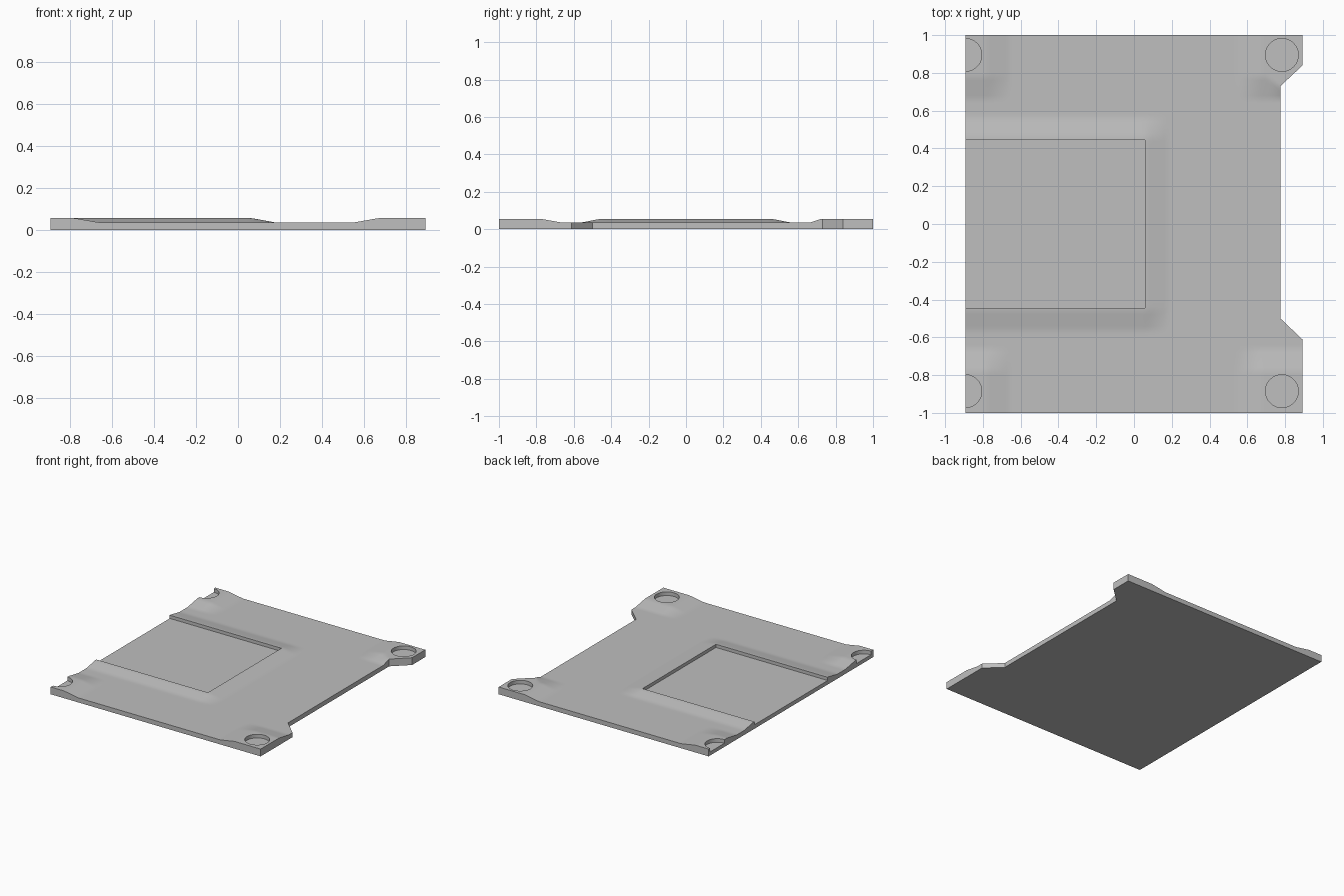
import bpy, bmesh, math

if "Cube" in bpy.data.objects:
    bpy.data.objects.remove(bpy.data.objects["Cube"], do_unlink=True)

HALF_X, HALF_Y = 0.893, 1.0
LOW, HIGH, FLOOR = 0.035, 0.056, 0.031

grey = bpy.data.materials.new("plain grey")
grey.use_nodes = True
colour = (0.52, 0.52, 0.52, 1)
grey.diffuse_color = colour
grey.node_tree.nodes["Principled BSDF"].inputs["Base Color"].default_value = colour


def ramp(v, start, end):
    return min(1, max(0, (v - start) / (end - start)))


def top_height(x, y):
    # raised corner pads, plus a raised surround for the pocket
    side = ramp(x, 0.55, 0.67) if x > 0 else ramp(-x, 0.66, 0.78)
    full = 0.78
    if y > 0:
        full -= 0.055 * ramp(x, 0.7, 0.775)
    pad = side * ramp(abs(y), 0.66, full)
    surround = ramp(-x, -0.18, -0.065) * ramp(-abs(y), -0.565, -0.455)
    return LOW + (HIGH - LOW) * max(pad, surround)


def make_object(name, bm):
    bmesh.ops.recalc_face_normals(bm, faces=bm.faces)
    mesh = bpy.data.meshes.new(name)
    bm.to_mesh(mesh)
    bm.free()
    mesh.materials.append(grey)
    obj = bpy.data.objects.new(name, mesh)
    bpy.context.collection.objects.link(obj)
    return obj


def prism(name, points, bottom, top=0.2):
    bm = bmesh.new()
    face = bm.faces.new([bm.verts.new((x, y, bottom)) for x, y in points])
    grown = bmesh.ops.extrude_face_region(bm, geom=[face])["geom"]
    bmesh.ops.translate(bm, vec=(0, 0, top - bottom),
                        verts=[v for v in grown if isinstance(v, bmesh.types.BMVert)])
    return make_object(name, bm)


def cut(target, cutter):
    cutter.hide_render = True
    mod = target.modifiers.new("cut", "BOOLEAN")
    mod.operation = "DIFFERENCE"
    mod.solver = "EXACT"
    mod.object = cutter
    bpy.context.view_layer.objects.active = target
    bpy.ops.object.modifier_apply(modifier=mod.name)
    bpy.data.objects.remove(cutter, do_unlink=True)


# contoured plate: fine grid on top, one flat face underneath
bm = bmesh.new()
bmesh.ops.create_grid(bm, x_segments=90, y_segments=100, size=1)
for v in bm.verts:
    v.co.x *= HALF_X
    v.co.z = top_height(v.co.x, v.co.y)
rim = [e for e in bm.edges if e.is_boundary]
skirt = bmesh.ops.extrude_edge_only(bm, edges=rim)["geom"]
for v in skirt:
    if isinstance(v, bmesh.types.BMVert):
        v.co.z = 0
bmesh.ops.holes_fill(bm, edges=[g for g in skirt if isinstance(g, bmesh.types.BMEdge)], sides=0)
bmesh.ops.triangulate(bm, faces=[f for f in bm.faces if len(f.verts) == 4])
plate = make_object("contoured_plate", bm)

# side notch with slanted ends
cut(plate, prism("notch_cutter", [(0.775, -0.5), (1.0, -0.714), (1.0, 0.94), (0.775, 0.73)], -0.1))

# square pocket open to one side
cut(plate, prism("pocket_cutter", [(-1, -0.446), (0.057, -0.446), (0.057, 0.446), (-1, 0.446)], FLOOR))

# blind round recesses in the corner pads
for cx in (-HALF_X, 0.783):
    for cy in (-0.885, 0.895):
        ring = [(cx + 0.087 * math.cos(a), cy + 0.087 * math.sin(a))
                for a in (math.tau * (i + 0.5) / 48 for i in range(48))]
        cut(plate, prism("recess_cutter", ring, FLOOR - 0.003))

bpy.ops.object.select_all(action="DESELECT")
plate.select_set(True)
bpy.context.view_layer.objects.active = plate
bpy.ops.object.shade_smooth_by_angle(angle=math.radians(30))
